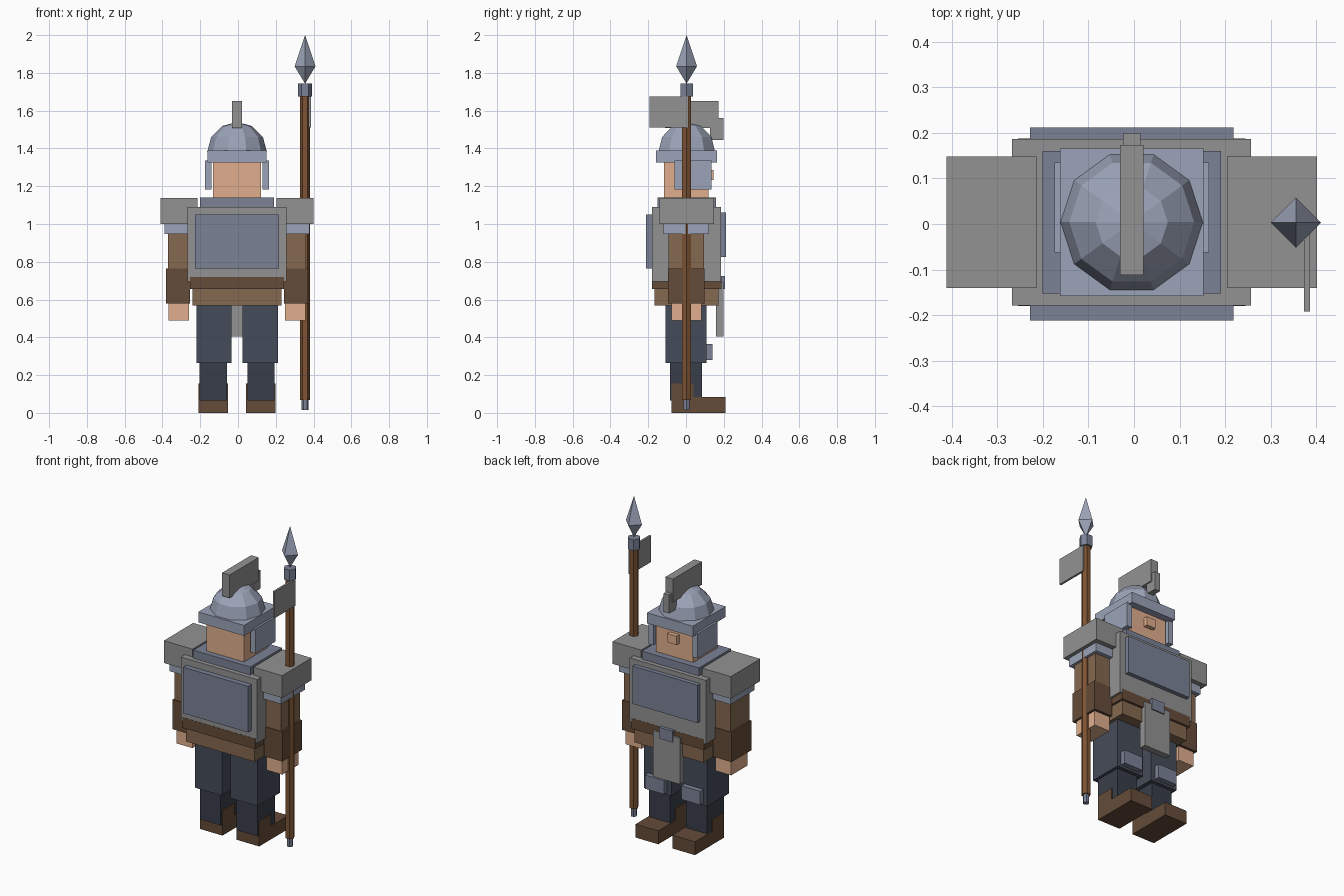
import bpy, bmesh, math

if "Cube" in bpy.data.objects:
    bpy.data.objects.remove(bpy.data.objects["Cube"])

CX = -0.005  # body mirror plane


def material(name, rgb):
    m = bpy.data.materials.new(name)
    m.diffuse_color = (*rgb, 1)
    m.use_nodes = True
    m.node_tree.nodes["Principled BSDF"].inputs["Base Color"].default_value = m.diffuse_color
    return m


GREY = material("grey", (0.29, 0.29, 0.29))
STEEL = material("steel", (0.33, 0.37, 0.48))
PLATE = material("dark_steel", (0.20, 0.225, 0.31))
SKIN = material("skin", (0.75, 0.43, 0.27))
BROWN = material("leather", (0.235, 0.14, 0.08))
DARK = material("dark_leather", (0.13, 0.072, 0.041))
CLOTH = material("trousers", (0.06, 0.072, 0.10))
SHIN = material("shin_cloth", (0.04, 0.048, 0.068))
WOOD = material("wood", (0.21, 0.088, 0.034))


def finish(name, bm, mat):
    bmesh.ops.recalc_face_normals(bm, faces=bm.faces)
    me = bpy.data.meshes.new(name)
    bm.to_mesh(me)
    bm.free()
    ob = bpy.data.objects.new(name, me)
    bpy.context.collection.objects.link(ob)
    me.materials.append(mat)
    return ob


def box(name, x, y, z, mat=GREY):
    """Box from (min, max) ranges."""
    bm = bmesh.new()
    bmesh.ops.create_cube(bm, size=1)
    for v in bm.verts:
        v.co = [r[0] + (c + 0.5) * (r[1] - r[0]) for c, r in zip(v.co, (x, y, z))]
    return finish(name, bm, mat)


def centred(name, half, y, z, mat=GREY):
    return box(name, (CX - half, CX + half), y, z, mat)


def pair(name, inner, outer, y, z, mat=GREY):
    """Left and right boxes at distances from the body centre."""
    box(name + "_left", (CX - outer, CX - inner), y, z, mat)
    box(name + "_right", (CX + inner, CX + outer), y, z, mat)


def lathe(name, centre, profile, sides, mat):
    """Faceted solid from (radius, z) pairs; radius 0 closes to a point."""
    bm = bmesh.new()
    rings = []
    for r, z in profile:
        n = sides if r > 0 else 1
        rings.append([bm.verts.new((centre[0] + r * math.cos(2 * math.pi * i / sides),
                                    centre[1] + r * math.sin(2 * math.pi * i / sides), z))
                      for i in range(n)])
    for a, b in zip(rings, rings[1:]):
        for i in range(sides):
            j = (i + 1) % sides
            if len(a) == 1:
                bm.faces.new((a[0], b[j], b[i]))
            elif len(b) == 1:
                bm.faces.new((a[i], a[j], b[0]))
            else:
                bm.faces.new((a[i], a[j], b[j], b[i]))
    for ring in (rings[0], rings[-1]):
        if len(ring) > 1:
            bm.faces.new(ring)
    return finish(name, bm, mat)


# Legs and boots (toes point to +y)
pair("boot_foot", 0.048, 0.204, (-0.076, 0.21), (0, 0.083), DARK)
pair("boot_shaft", 0.048, 0.204, (-0.076, 0.04), (0.06, 0.155), DARK)
pair("lower_leg", 0.054, 0.198, (-0.085, 0.085), (0.065, 0.28), SHIN)
pair("upper_leg", 0.030, 0.216, (-0.108, 0.108), (0.265, 0.60), CLOTH)
pair("knee_guard", 0.060, 0.190, (0.09, 0.139), (0.28, 0.365), PLATE)

# Torso, plates, belt and skirt
centred("torso", 0.262, (-0.179, 0.186), (0.695, 1.09))
centred("back_plate", 0.223, (-0.212, -0.17), (0.764, 1.05), PLATE)
centred("chest_plate", 0.223, (0.17, 0.212), (0.825, 1.06), PLATE)
centred("belt", 0.249, (-0.180, 0.187), (0.655, 0.72), DARK)
centred("skirt", 0.236, (-0.166, 0.173), (0.568, 0.68), BROWN)
centred("tabard", 0.092, (0.158, 0.199), (0.405, 0.69))
centred("buckle", 0.045, (0.17, 0.206), (0.655, 0.725), PLATE)
centred("collar", 0.196, (-0.152, 0.160), (1.07, 1.14), PLATE)

# Arms and shoulders
pair("shoulder_pad", 0.209, 0.406, (-0.140, 0.148), (1.0, 1.138))
pair("shoulder_rim", 0.225, 0.383, (-0.118, 0.118), (0.947, 1.02), STEEL)
pair("upper_arm", 0.258, 0.366, (-0.092, 0.094), (0.75, 0.96), BROWN)
pair("forearm", 0.249, 0.376, (-0.096, 0.098), (0.58, 0.764), DARK)
pair("hand", 0.254, 0.362, (-0.077, 0.082), (0.488, 0.60), SKIN)

# Head and helmet
centred("head", 0.128, (-0.117, 0.119), (1.12, 1.34), SKIN)
centred("nose", 0.032, (0.10, 0.145), (1.232, 1.287), SKIN)
centred("helmet_brim", 0.157, (-0.158, 0.165), (1.325, 1.39), STEEL)
pair("cheek_guard", 0.134, 0.169, (-0.062, 0.135), (1.182, 1.335), STEEL)
dome = [(0.158 * math.cos(math.radians(a)), 1.382 + 0.158 * math.sin(math.radians(a)))
        for a in (0, 30, 60)] + [(0, 1.54)]
lathe("helmet_dome", (CX, 0.004), dome, 10, STEEL)
centred("crest", 0.026, (-0.112, 0.173), (1.507, 1.65))
centred("crest_front", 0.019, (0.128, 0.199), (1.445, 1.56))

# Spear
S = (0.355, 0.003)
lathe("spear_shaft", S, [(0.027, 0.068), (0.027, 1.68)], 6, WOOD)
lathe("spear_butt", S, [(0.018, 0.015), (0.018, 0.08)], 6, PLATE)
lathe("spear_collar", S, [(0.038, 1.676), (0.038, 1.743)], 6, PLATE)
lathe("spear_head", S, [(0, 1.743), (0.055, 1.835), (0, 2.0)], 4, STEEL)
box("pennant", (0.373, 0.386), (-0.192, 0.012), (1.51, 1.674))
